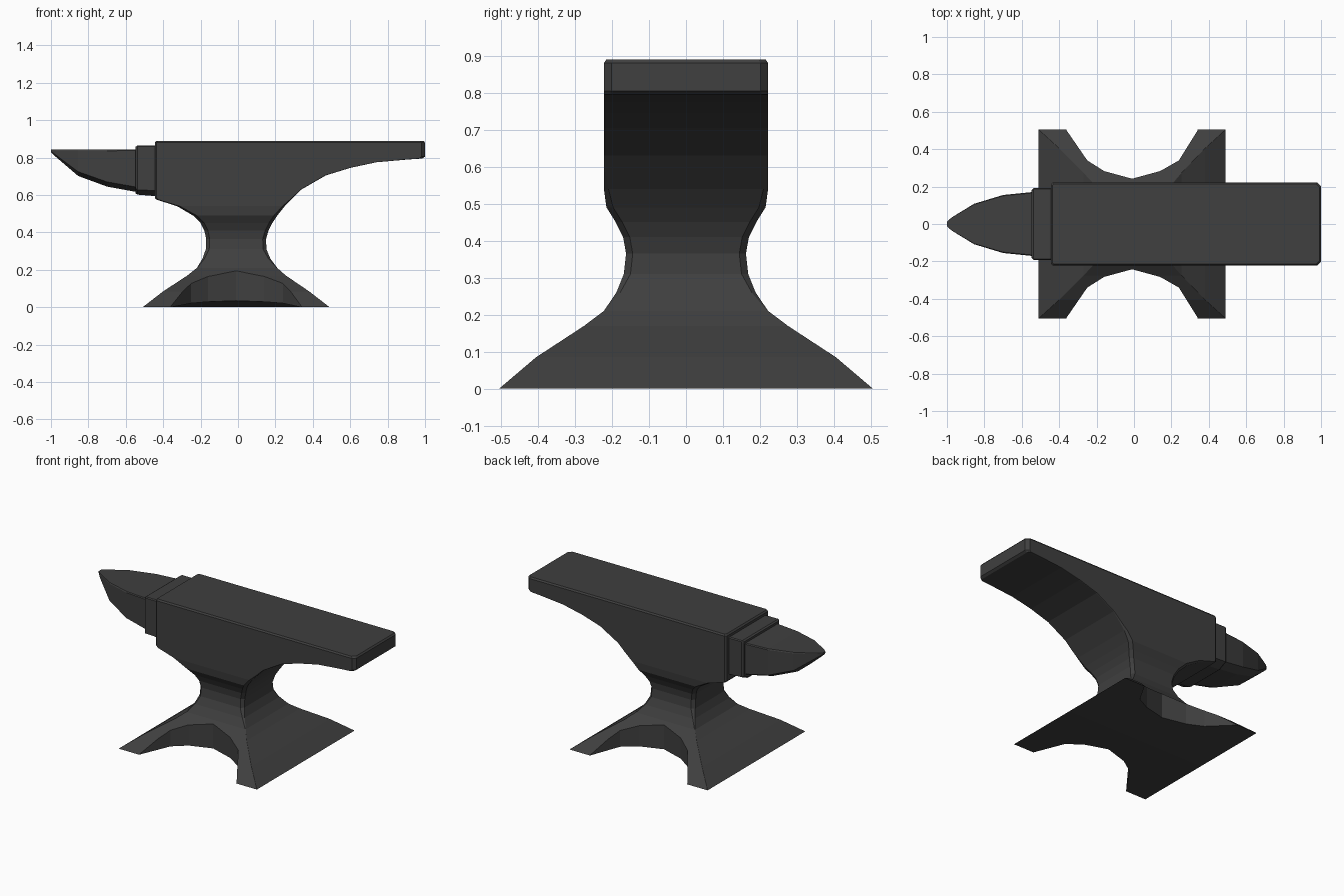
import bpy, bmesh

if "Cube" in bpy.data.objects:
    bpy.data.objects.remove(bpy.data.objects["Cube"])

iron = bpy.data.materials.new("dark_iron")
iron.diffuse_color = (0.05, 0.05, 0.05, 1)
iron.use_nodes = True
iron.node_tree.nodes["Principled BSDF"].inputs["Base Color"].default_value = iron.diffuse_color


def loft(bm, rings):
    """Skin a stack of equal-length rings and cap both ends."""
    loops = [[bm.verts.new(p) for p in ring] for ring in rings]
    n = len(loops[0])
    for a, b in zip(loops, loops[1:]):
        for i in range(n):
            j = (i + 1) % n
            bm.faces.new((a[i], a[j], b[j], b[i]))
    bm.faces.new(loops[0][::-1])
    bm.faces.new(loops[-1])


def finish(bm, name):
    bmesh.ops.remove_doubles(bm, verts=bm.verts, dist=0.0005)
    bmesh.ops.recalc_face_normals(bm, faces=bm.faces)
    mesh = bpy.data.meshes.new(name)
    bm.to_mesh(mesh)
    bm.free()
    mesh.materials.append(iron)
    obj = bpy.data.objects.new(name, mesh)
    bpy.context.collection.objects.link(obj)
    return obj


def sample(curve, z):
    """Linear interpolation of (z, value) pairs."""
    for (z0, v0), (z1, v1) in zip(curve, curve[1:]):
        if z <= z1:
            return v0 + (v1 - v0) * (z - z0) / (z1 - z0)
    return curve[-1][1]


# Anvil body: left, right and depth silhouettes, plus corner chamfers
left = [(0, -.51), (.085, -.40), (.17, -.27), (.21, -.22), (.26, -.19), (.31, -.172),
        (.365, -.17), (.41, -.18), (.45, -.20), (.49, -.24), (.54, -.325),
        (.575, -.435), (.585, -.445), (.88, -.445), (.89, -.437)]
right = [(0, .49), (.085, .38), (.17, .255), (.21, .21), (.26, .173), (.31, .152),
         (.365, .15), (.41, .163), (.45, .183), (.49, .21), (.54, .25), (.63, .34),
         (.705, .47), (.745, .60), (.775, .74), (.79, .91), (.795, .985),
         (.805, 1.0), (.88, 1.0), (.89, .992)]
depth = [(0, .505), (.085, .405), (.17, .275), (.21, .222), (.26, .188), (.31, .168),
         (.365, .162), (.41, .17), (.45, .19), (.49, .215), (.54, .222),
         (.88, .222), (.89, .215)]
chamfer = [(0, 0), (.2, .001), (.31, .018), (.5, .02), (.575, .01), (.89, .01)]
tail_chamfer = [(0, 0), (.2, .001), (.31, .018), (.5, .018), (.6, .004), (.775, .004),
                (.8, .02), (.89, .02)]
bm = bmesh.new()
rings = []
for z in sorted({p[0] for p in left + right + depth}):
    l, r, d = sample(left, z), sample(right, z), sample(depth, z)
    c, t = sample(chamfer, z), sample(tail_chamfer, z)
    near = [(l, -d + c), (l + c, -d), (r - t, -d), (r, -d + t)]
    rings.append([(x, y, z) for x, y in near + [(x, -y) for x, y in near[::-1]]])
loft(bm, rings)
body = finish(bm, "anvil_body")

# Arched cut-outs between the feet
arch = [(-.36, .62), (-.36, .50), (-.25, .34), (-.16, .283), (-.01, .242),
        (.14, .283), (.24, .34), (.34, .50), (.34, .62)]
bm = bmesh.new()
for s in (1, -1):
    loft(bm, [[(x, s * y, z) for x, y in arch] for z in (-.1, .3)])
cutter = finish(bm, "foot_arch_cutter")
cutter.hide_render = True
mod = body.modifiers.new("foot_arches", 'BOOLEAN')
mod.operation, mod.solver, mod.object = 'DIFFERENCE', 'EXACT', cutter
bpy.context.view_layer.objects.active = body
bpy.ops.object.modifier_apply(modifier=mod.name)
bpy.data.objects.remove(cutter)

# Underside rises slightly from the centre line to each arch
bm = bmesh.new()
bm.from_mesh(body.data)
bmesh.ops.bisect_plane(bm, geom=bm.verts[:] + bm.edges[:] + bm.faces[:],
                       plane_co=(0, 0, 0), plane_no=(0, 1, 0))
for v in bm.verts:
    if abs(v.co.z) < .001 and abs(v.co.x) < .34 and .2 < abs(v.co.y) < .49:
        v.co.z = .035 * (1 - (abs(v.co.y) - .24) / .26)
bm.to_mesh(body.data)
bm.free()


# Horn and its collar: flat top, straight sides, chamfered underside
def section(x, w, top, side, bottom, keel):
    half = [(w * .97, top), (w, top - .006), (w, side), (w * keel, bottom)]
    return [(x, y, z) for y, z in half + [(-y, z) for y, z in half[::-1]]]


bm = bmesh.new()
loft(bm, [section(-.547, .182, .858, .635, .608, .7),
          section(-.537, .192, .865, .628, .602, .7),
          section(-.452, .192, .865, .624, .595, .7),
          section(-.43, .19, .863, .624, .595, .7)])
finish(bm, "horn_collar")

bm = bmesh.new()
loft(bm, [section(-1.0, .012, .842, .833, .828, .6),
          section(-.975, .035, .842, .815, .805, .6),
          section(-.855, .108, .842, .725, .702, .6),
          section(-.70, .155, .842, .67, .645, .65),
          section(-.53, .172, .844, .64, .614, .7)])
finish(bm, "horn")
